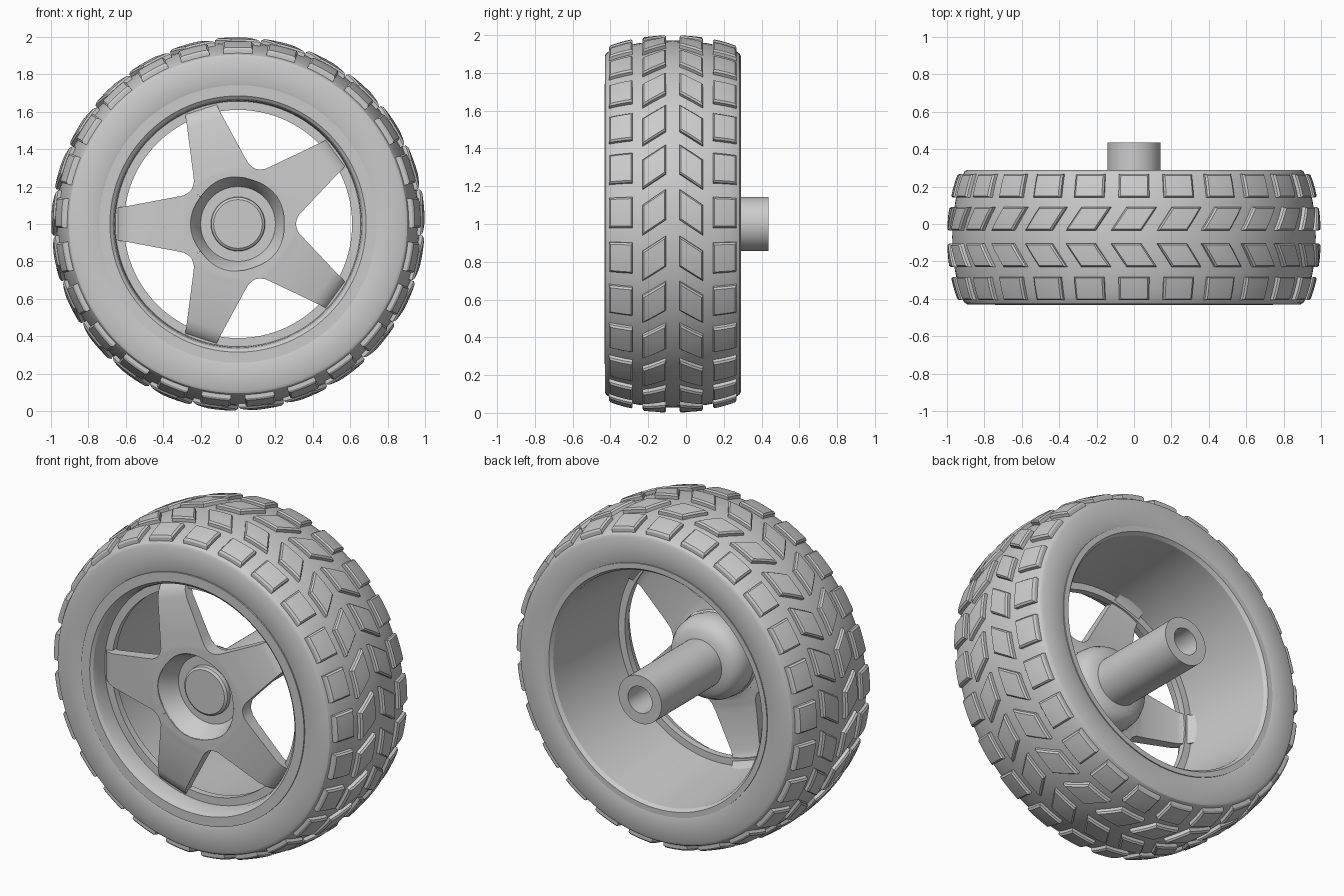
import bpy, bmesh
from math import sin, cos, pi, radians

if "Cube" in bpy.data.objects:
    bpy.data.objects.remove(bpy.data.objects["Cube"], do_unlink=True)

CENTRE_Y = -0.07   # middle of the tyre width
AXLE_Z = 1.0

grey = bpy.data.materials.new("plain_grey")
grey.use_nodes = True
grey.diffuse_color = (0.6, 0.6, 0.6, 1)
grey.node_tree.nodes["Principled BSDF"].inputs["Base Color"].default_value = (0.6, 0.6, 0.6, 1)


def finish(name, bm, angle=30):
    """Turn a bmesh into a smooth-shaded object with sharp edges kept."""
    bmesh.ops.recalc_face_normals(bm, faces=bm.faces)
    mesh = bpy.data.meshes.new(name)
    bm.to_mesh(mesh)
    bm.free()
    mesh.materials.append(grey)
    obj = bpy.data.objects.new(name, mesh)
    obj.location.z = AXLE_Z
    bpy.context.collection.objects.link(obj)
    bpy.ops.object.select_all(action='DESELECT')
    obj.select_set(True)
    bpy.context.view_layer.objects.active = obj
    bpy.ops.object.shade_smooth_by_angle(angle=radians(angle))
    return obj


def lathe(name, profile, closed=True, steps=96):
    """Spin (radius, y) points round the axle."""
    bm = bmesh.new()
    verts = [bm.verts.new((r, y, 0)) for r, y in profile]
    pairs = list(zip(verts, verts[1:]))
    if closed:
        pairs.append((verts[-1], verts[0]))
    edges = [bm.edges.new(p) for p in pairs]
    bmesh.ops.spin(bm, geom=verts + edges, cent=(0, 0, 0), axis=(0, 1, 0),
                   angle=2 * pi, steps=steps, use_merge=True)
    bmesh.ops.remove_doubles(bm, verts=bm.verts, dist=0.0005)
    return finish(name, bm)


def interpolate(table, x):
    """Piecewise linear lookup."""
    for (x0, y0), (x1, y1) in zip(table, table[1:]):
        if x <= x1:
            return y0 + (y1 - y0) * (x - x0) / (x1 - x0)
    return table[-1][1]


# Tyre: half section as (distance from middle, radius), mirrored
crown = [(0, 0.972), (0.06, 0.97), (0.12, 0.965), (0.18, 0.957), (0.24, 0.945),
         (0.3, 0.928), (0.335, 0.915)]
half = [(r, t) for t, r in crown] + [(0.905, 0.352), (0.89, 0.36), (0.76, 0.36),
                                     (0.742, 0.354), (0.72, 0.35)]
section = [(r, CENTRE_Y - t) for r, t in reversed(half)]
section += [(r, CENTRE_Y + t) for r, t in half[1:]]
lathe("tyre", section)

# Rim: barrel with front and back flanges and an inner lip
lathe("rim", [(0.742, -0.432), (0.685, -0.432), (0.67, -0.42), (0.66, -0.39),
              (0.656, -0.33), (0.61, -0.33), (0.61, -0.29), (0.652, -0.29),
              (0.695, 0.27), (0.71, 0.29), (0.742, 0.29)])

# Hub: dished front with a cap, rounded collar and hollow shaft behind
lathe("hub", [(0, -0.315), (0.13, -0.315), (0.143, -0.305), (0.145, -0.28),
              (0.2, -0.28), (0.248, -0.39), (0.258, -0.4), (0.265, -0.395),
              (0.265, -0.33), (0.24, -0.3), (0.247, -0.26), (0.24, -0.21),
              (0.22, -0.17), (0.19, -0.145), (0.143, -0.135), (0.143, 0.437),
              (0.08, 0.437), (0.08, 0), (0, 0)], closed=False, steps=64)

# Spokes: rows of (distance, half width, bow, front y, thickness)
ROWS = [(0.2, 0.145, 0.055, -0.4, 0.09), (0.25, 0.182, 0.03, -0.4, 0.08),
        (0.265, 0.168, 0.025, -0.4, 0.08), (0.29, 0.153, 0.015, -0.398, 0.075),
        (0.34, 0.143, 0, -0.395, 0.07), (0.57, 0.1, 0, -0.375, 0.06),
        (0.61, 0.093, 0, -0.36, 0.06), (0.64, 0.088, 0, -0.335, 0.06),
        (0.66, 0.085, 0, -0.3, 0.06)]
ACROSS = 8
bm = bmesh.new()
for k in range(5):
    a = pi + k * 2 * pi / 5
    layers = []
    for back in (0, 1):
        grid = []
        for dist, width, bow, front, thick in ROWS:
            row = []
            for i in range(ACROSS + 1):
                s = 2 * i / ACROSS - 1
                d, w = dist + bow * (1 - s * s), width * s
                row.append(bm.verts.new((d * cos(a) - w * sin(a), front + back * thick,
                                         d * sin(a) + w * cos(a))))
            grid.append(row)
        for r0, r1 in zip(grid, grid[1:]):
            for i in range(ACROSS):
                bm.faces.new((r0[i], r0[i + 1], r1[i + 1], r1[i]))
        layers.append(grid)
    f, b = layers
    # side walls and tip
    for n in range(len(ROWS) - 1):
        for e in (0, ACROSS):
            bm.faces.new((f[n][e], f[n + 1][e], b[n + 1][e], b[n][e]))
    for i in range(ACROSS):
        for n in (0, -1):
            bm.faces.new((f[n][i], f[n][i + 1], b[n][i + 1], b[n][i]))
finish("spokes", bm)

# Tread blocks: (middle offset, length round the tyre, slant)
BLOCKS = [(-0.275, 0.17, 0), (-0.098, 0.165, 0.085),
          (0.098, 0.165, -0.085), (0.275, 0.17, 0)]
COUNT, BLOCK_WIDTH = 25, 0.125


def tread_block(bm, angle, offset, length, slant):
    """Wrap a raised, soft-edged pad on the crown of the tyre."""
    part = bmesh.new()
    bmesh.ops.create_grid(part, x_segments=4, y_segments=3, size=0.5)
    top = bmesh.ops.extrude_face_region(part, geom=part.faces[:])["geom"]
    for v in top:
        if isinstance(v, bmesh.types.BMVert):
            v.co.z = 0.75
    faces = [g for g in top if isinstance(g, bmesh.types.BMFace)]
    bmesh.ops.inset_region(part, faces=faces, thickness=0.06, use_even_offset=True)
    for v in {v for face in faces for v in face.verts}:
        v.co.z = 1
    made = {}
    for v in part.verts:
        u, s, w = v.co
        t = offset + s * BLOCK_WIDTH
        r = interpolate(crown, abs(t)) - 0.01 + 0.038 * w
        th = angle + u * length + s * slant
        made[v] = bm.verts.new((r * sin(th), CENTRE_Y + t, r * cos(th)))
    for face in part.faces:
        bm.faces.new([made[v] for v in face.verts])
    part.free()


bm = bmesh.new()
for k in range(COUNT):
    for offset, length, slant in BLOCKS:
        # the two middle rows form a chevron
        tread_block(bm, k * 2 * pi / COUNT, offset, length, -slant)
finish("tread_blocks", bm)
